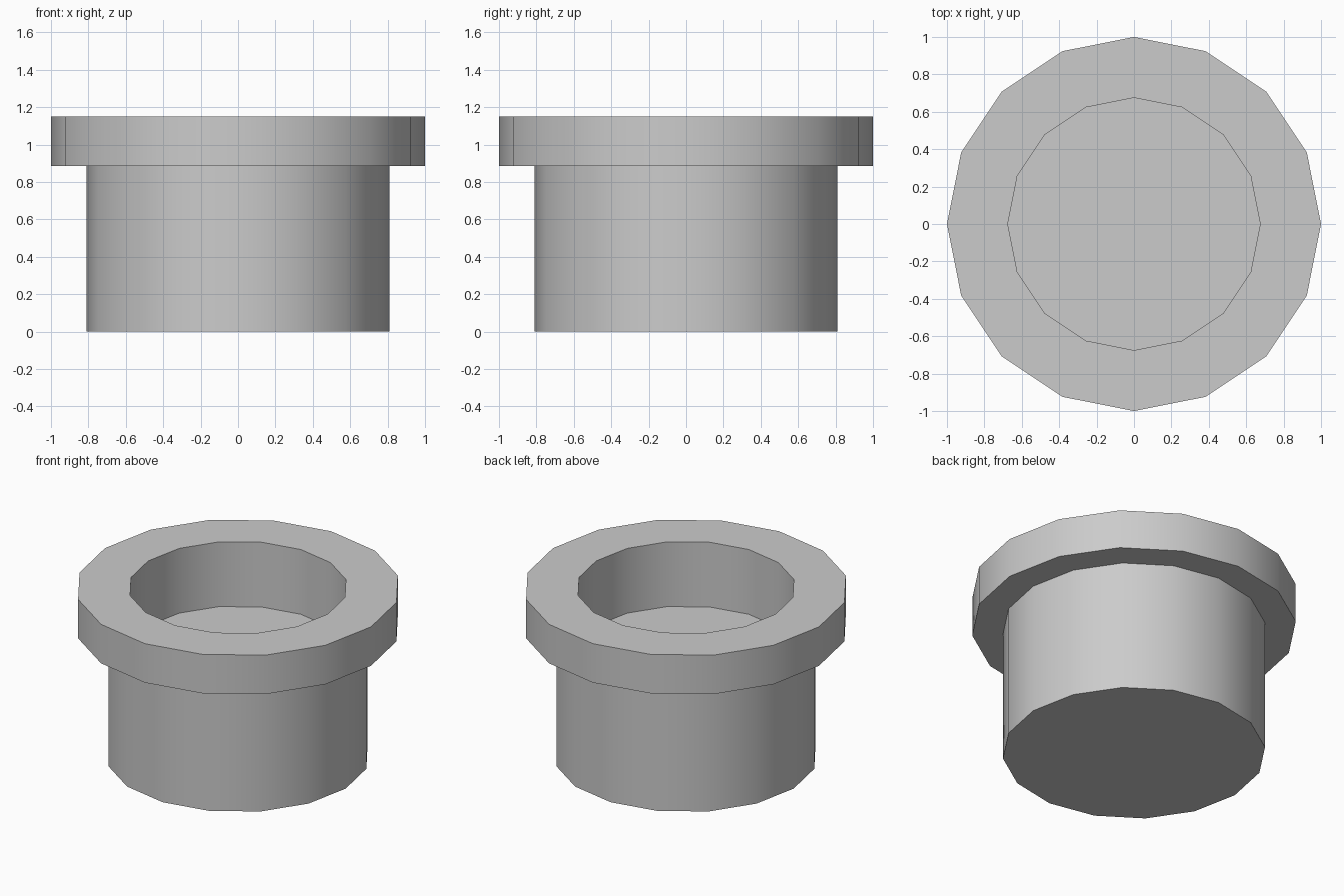
import bpy, bmesh
from math import cos, sin, tau, radians

if "Cube" in bpy.data.objects:
    bpy.data.objects.remove(bpy.data.objects["Cube"])

SIDES = 16
# Half profile (radius, height): outer bottom edge, up round the rim, down to the inner floor
PROFILE = [(0.81, 0), (0.81, 0.885), (1, 0.885), (1, 1.15), (0.675, 1.15), (0.675, 0.71)]

bm = bmesh.new()
rings = [[bm.verts.new((r * cos(tau * i / SIDES), r * sin(tau * i / SIDES), z))
          for i in range(SIDES)] for r, z in PROFILE]

# Walls, rim and rim underside
for low, high in zip(rings, rings[1:]):
    for i in range(SIDES):
        j = (i + 1) % SIDES
        bm.faces.new((low[i], low[j], high[j], high[i]))

# Closed base and inner floor
bm.faces.new(rings[0][::-1])
bm.faces.new(rings[-1])

mesh = bpy.data.meshes.new("flower_pot")
bm.to_mesh(mesh)
bm.free()
pot = bpy.data.objects.new("flower_pot", mesh)
bpy.context.collection.objects.link(pot)

# Smooth round walls, sharp rim edges
bpy.context.view_layer.objects.active = pot
pot.select_set(True)
bpy.ops.object.shade_smooth_by_angle(angle=radians(30))
